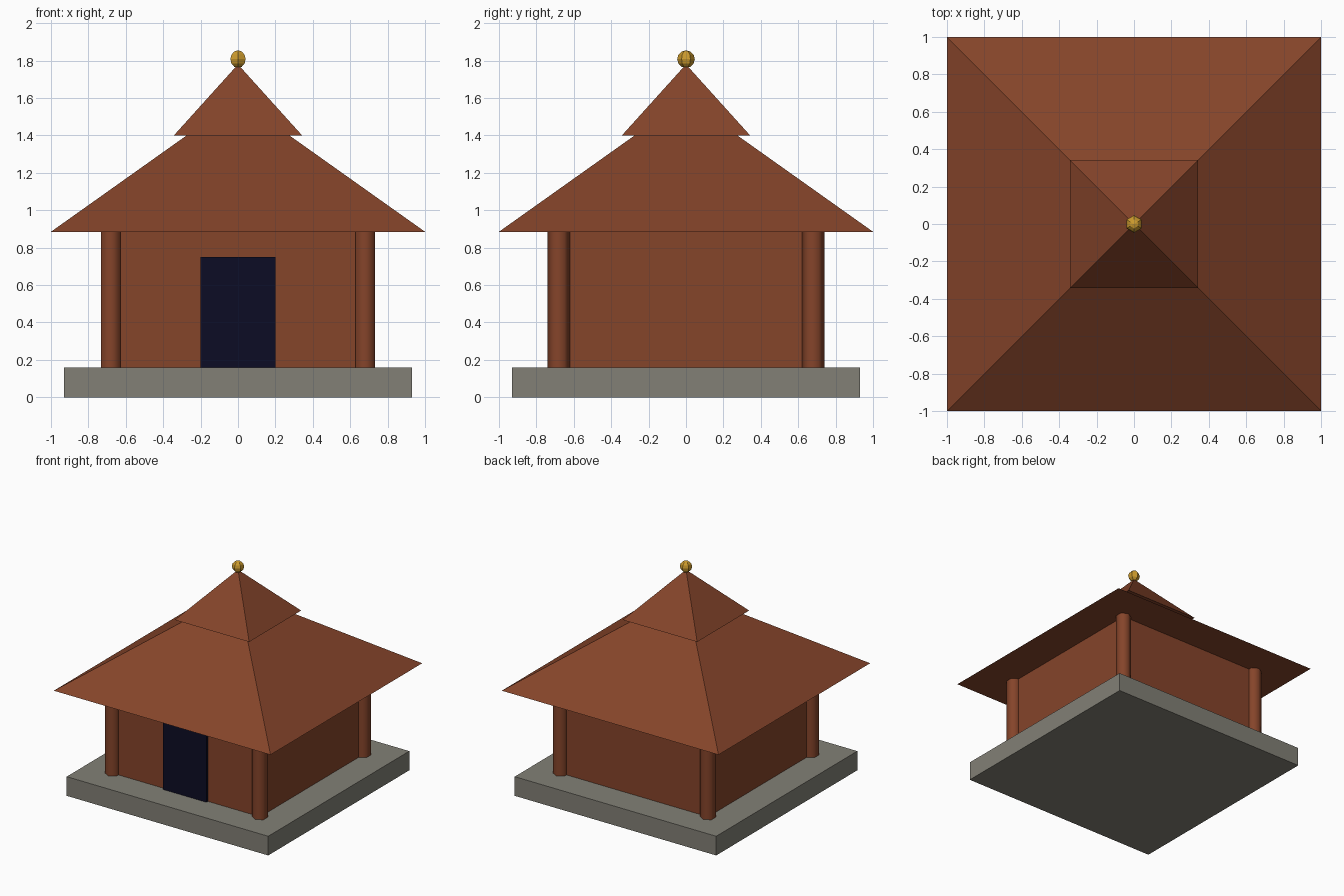
import bpy, bmesh, math
from mathutils import Matrix

if "Cube" in bpy.data.objects:
    bpy.data.objects.remove(bpy.data.objects["Cube"])


def material(name, rgb):
    m = bpy.data.materials.new(name)
    m.diffuse_color = (*rgb, 1.0)
    m.use_nodes = True
    m.node_tree.nodes["Principled BSDF"].inputs["Base Color"].default_value = m.diffuse_color
    return m


WOOD = material("reddish brown wood", (0.235, 0.058, 0.023))
STONE = material("grey stone", (0.223, 0.216, 0.181))
GOLD = material("gold", (0.61, 0.33, 0.027))
DARK = material("dark doorway", (0.0037, 0.0037, 0.018))


def finish(name, bm, mat):
    bmesh.ops.recalc_face_normals(bm, faces=bm.faces)
    me = bpy.data.meshes.new(name)
    bm.to_mesh(me)
    bm.free()
    me.materials.append(mat)
    ob = bpy.data.objects.new(name, me)
    bpy.context.collection.objects.link(ob)
    return ob


def box(name, lo, hi, mat):
    bm = bmesh.new()
    bmesh.ops.create_cube(bm, size=1)
    for v in bm.verts:
        v.co = [a + (c + 0.5) * (b - a) for a, b, c in zip(lo, hi, v.co)]
    return finish(name, bm, mat)


def pyramid(name, half, z0, z1, mat):
    bm = bmesh.new()
    base = [bm.verts.new((x * half, y * half, z0))
            for x, y in ((-1, -1), (1, -1), (1, 1), (-1, 1))]
    apex = bm.verts.new((0, 0, z1))
    bm.faces.new(base[::-1])
    for i in range(4):
        bm.faces.new((base[i], base[(i + 1) % 4], apex))
    return finish(name, bm, mat)


def column(name, x, y, z0, z1, r, mat):
    bm = bmesh.new()
    bmesh.ops.create_cone(bm, cap_ends=True, segments=6, radius1=r, radius2=r,
                          depth=z1 - z0,
                          matrix=Matrix.Translation((x, y, (z0 + z1) / 2)))
    bm.normal_update()
    # smooth sides, crisp caps
    for f in bm.faces:
        f.smooth = abs(f.normal.z) < 0.5
    for e in bm.edges:
        e.smooth = all(f.smooth for f in e.link_faces)
    return finish(name, bm, mat)


# Stone platform, walls and door
box("platform", (-0.93, -0.93, 0), (0.93, 0.93, 0.16), STONE)
box("walls", (-0.68, -0.68, 0.16), (0.68, 0.68, 0.885), WOOD)
box("door", (-0.2, -0.7, 0.16), (0.2, -0.67, 0.75), DARK)

# Six-sided corner columns
for sx, side in ((-1, "left"), (1, "right")):
    for sy, end in ((-1, "front"), (1, "back")):
        column(f"{end}_{side}_column", 0.68 * sx, 0.68 * sy, 0.16, 0.885, 0.06, WOOD)

# Two-tier roof
pyramid("lower_roof", 1.0, 0.885, 1.595, WOOD)
pyramid("upper_roof", 0.343, 1.4, 1.78, WOOD)

# Gold finial
bm = bmesh.new()
bmesh.ops.create_uvsphere(bm, u_segments=6, v_segments=6, radius=0.047,
                          matrix=Matrix.Translation((0, 0, 1.808)))
finish("roof_finial", bm, GOLD)
